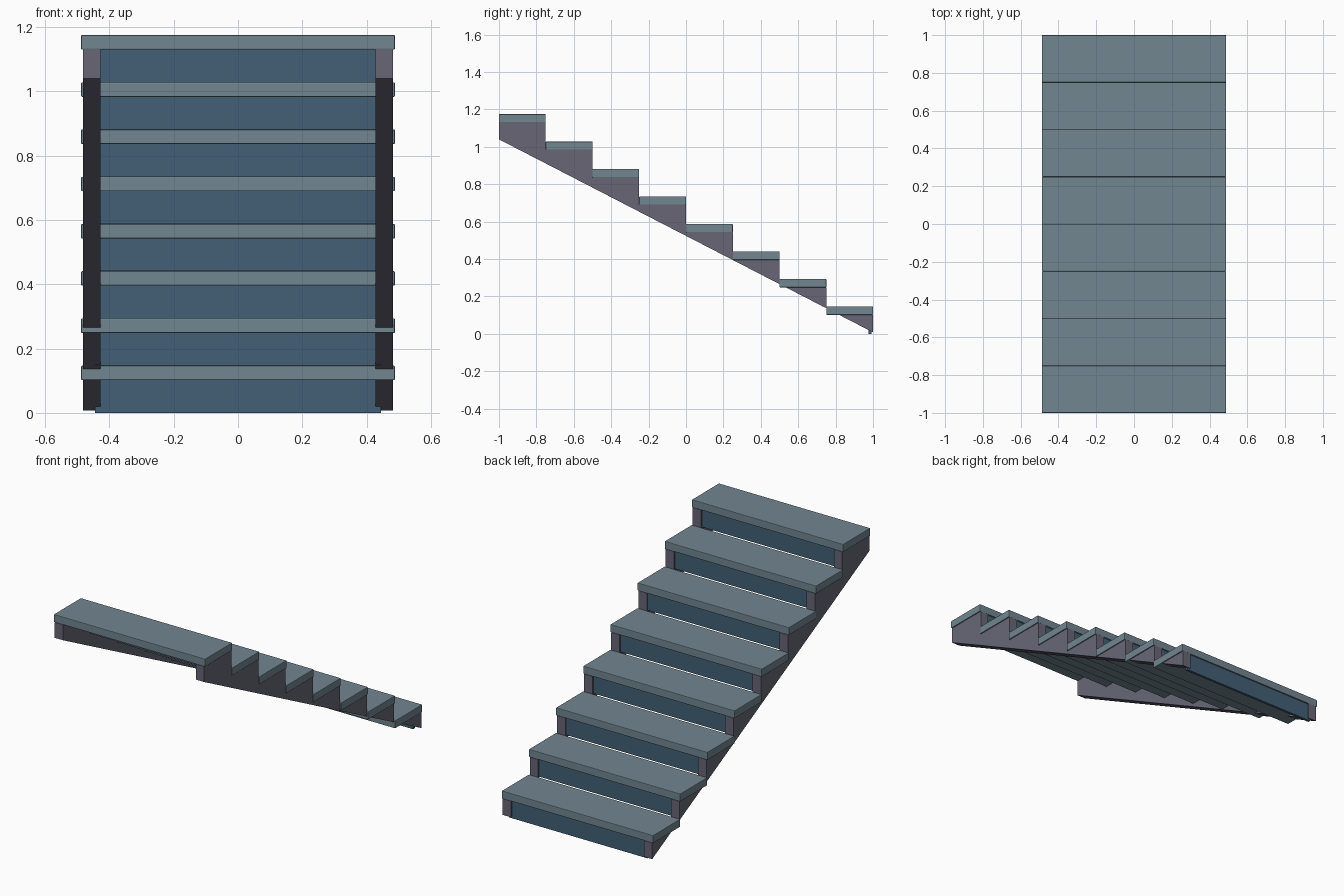
import bpy, bmesh

if "Cube" in bpy.data.objects:
    bpy.data.objects.remove(bpy.data.objects["Cube"])

N, RUN, RISE, THICK = 8, 0.25, 1.175 / 8, 0.045


def material(name, rgb):
    m = bpy.data.materials.new(name)
    m.diffuse_color = (*rgb, 1)
    m.use_nodes = True
    m.node_tree.nodes["Principled BSDF"].inputs["Base Color"].default_value = m.diffuse_color
    return m


def finish(name, bm, mat):
    bmesh.ops.recalc_face_normals(bm, faces=bm.faces)
    me = bpy.data.meshes.new(name)
    bm.to_mesh(me)
    bm.free()
    me.materials.append(mat)
    ob = bpy.data.objects.new(name, me)
    bpy.context.collection.objects.link(ob)
    return ob


def prism(name, outlines, x0, x1, mat):
    """Extrude (y, z) outlines from x0 to x1."""
    bm = bmesh.new()
    for pts in outlines:
        f = bm.faces.new([bm.verts.new((x0, y, z)) for y, z in pts])
        r = bmesh.ops.extrude_face_region(bm, geom=[f])
        vs = [v for v in r["geom"] if isinstance(v, bmesh.types.BMVert)]
        bmesh.ops.translate(bm, verts=vs, vec=(x1 - x0, 0, 0))
    return finish(name, bm, mat)


def rect(y0, y1, z0, z1):
    return [(y0, z0), (y1, z0), (y1, z1), (y0, z1)]


tread_mat = material("tread_grey", (0.17, 0.24, 0.28))
riser_mat = material("riser_blue", (0.054, 0.115, 0.18))
stringer_mat = material("stringer_purple_grey", (0.138, 0.134, 0.183))

# Treads (finely bevelled) and risers, climbing from the back (+y) to the front (-y)
for i in range(N):
    back = 1 - i * RUN
    top = (i + 1) * RISE
    tread = prism(f"tread_{i + 1}", [rect(back - RUN, back, top - THICK, top)],
                  -0.488, 0.488, tread_mat)
    bevel = tread.modifiers.new("bevel", 'BEVEL')
    bevel.width = 0.003
    bevel.segments = 2
    prism(f"riser_{i + 1}", [rect(back - 0.023, back - 0.008, i * RISE, top - 0.001)],
          -0.445, 0.445, riser_mat)

# Stringers: saw-tooth top edge, straight sloping underside
SLOPE = 0.516


def under(y):
    return 1.04 - SLOPE * (y + 1)


def under_y(z):
    return (1.04 - z) / SLOPE - 1


outline = [(-1, under(-1)), (0.5, under(0.5))]
for i in range(2, N):
    back, z = 1 - i * RUN, (i + 1) * RISE - THICK
    outline += [(back, z), (back - RUN, z)]
outlines = [outline]
# The two lowest teeth are cut to triangles by the underside
for i in range(2):
    back, z = 1 - i * RUN, (i + 1) * RISE - THICK
    outlines.append([(under_y(z), z), (back, under(back)), (back, z)])

stringers = prism("stringers", outlines, 0.428, 0.482, stringer_mat)
stringers.modifiers.new("mirror", 'MIRROR').use_axis[0] = True
